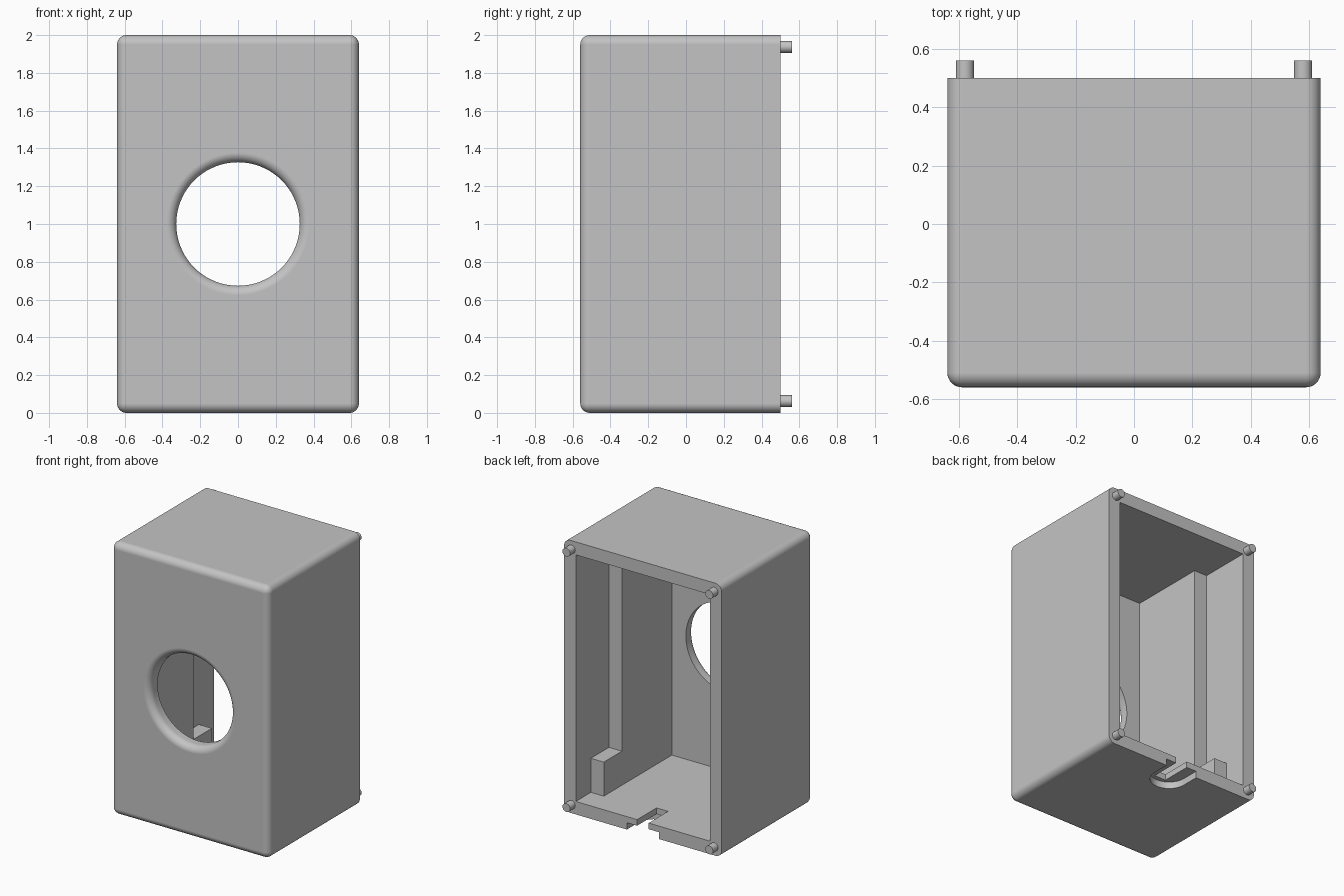
import bpy, bmesh
from math import sin, cos, pi
from mathutils import Vector

old = bpy.data.objects.get("Cube")
if old:
    bpy.data.objects.remove(old, do_unlink=True)

# Single plain grey finish
grey = bpy.data.materials.new("plain grey")
grey.use_nodes = True
colour = (0.55, 0.55, 0.55, 1)
grey.diffuse_color = colour
grey.node_tree.nodes["Principled BSDF"].inputs["Base Color"].default_value = colour

W, FRONT, BACK, H = 0.64, -0.56, 0.50, 2.0   # half width, front y, rear y, height
WALL, ROUND = 0.095, 0.05


def finish(name, bm):
    bmesh.ops.recalc_face_normals(bm, faces=bm.faces)
    mesh = bpy.data.meshes.new(name)
    bm.to_mesh(mesh)
    bm.free()
    mesh.materials.append(grey)
    ob = bpy.data.objects.new(name, mesh)
    bpy.context.collection.objects.link(ob)
    return ob


def box_bm(lo, hi):
    lo, hi = Vector(lo), Vector(hi)
    bm = bmesh.new()
    bmesh.ops.create_cube(bm, size=1)
    for v in bm.verts:
        v.co = (lo + hi) / 2 + v.co * (hi - lo)
    return bm


def activate(ob):
    bpy.ops.object.select_all(action='DESELECT')
    ob.select_set(True)
    bpy.context.view_layer.objects.active = ob


def cut(target, cutter):
    cutter.hide_render = True
    activate(target)
    mod = target.modifiers.new("cut", 'BOOLEAN')
    mod.operation, mod.solver, mod.object = 'DIFFERENCE', 'EXACT', cutter
    bpy.ops.object.modifier_apply(modifier=mod.name)
    bpy.data.objects.remove(cutter, do_unlink=True)


def smooth(ob):
    activate(ob)
    bpy.ops.object.shade_smooth_by_angle(angle=pi / 6)
    mod = ob.modifiers.new("flat face normals", 'WEIGHTED_NORMAL')
    mod.keep_sharp = True


# Cabinet shell: every edge rounded except the rear rim
bm = box_bm((-W, FRONT, 0), (W, BACK, H))
edges = [e for e in bm.edges if min(v.co.y for v in e.verts) < BACK - 0.01]
bmesh.ops.bevel(bm, geom=edges, offset=ROUND, segments=8, profile=0.5, affect='EDGES')
cabinet = finish("cabinet", bm)

# Cavity: narrow front chamber, wider rear chamber, leaving two floor blocks
inner, narrow, step, block_y, block_z = W - WALL, 0.44, 0.115, 0.325, 0.345
top = H - WALL
for lo, hi in [((-narrow, FRONT + WALL, WALL), (narrow, 0.7, top)),
               ((-inner, step, block_z), (inner, 0.7, top)),
               ((-inner, block_y, WALL), (inner, 0.7, top))]:
    cut(cabinet, finish("cavity_cutter", box_bm(lo, hi)))

# Round front opening with a softened rim, turned about the y axis
R, LIP = 0.327, 0.05
profile = [(0, -0.4), (R, -0.4)]
for i in range(9):
    t = i / 8 * pi / 2
    profile.append((R + LIP * (1 - cos(t)), FRONT + LIP * (1 - sin(t))))
profile += [(R + LIP, -0.65), (0, -0.65)]
bm = bmesh.new()
verts = [bm.verts.new((r, y, H / 2)) for r, y in profile]
line = [bm.edges.new(pair) for pair in zip(verts, verts[1:])]
bmesh.ops.spin(bm, geom=verts + line, cent=(0, 0, H / 2), axis=(0, 1, 0),
               angle=2 * pi, steps=72)
bmesh.ops.remove_doubles(bm, verts=bm.verts, dist=1e-5)
cut(cabinet, finish("opening_cutter", bm))

# Rounded recess under the floor at the rear
r, centre_y = 0.13, 0.37
outline = [(r, 0.7), (-r, 0.7)]
outline += [(-r * cos(i * pi / 24), centre_y - r * sin(i * pi / 24)) for i in range(25)]
bm = bmesh.new()
face = bm.faces.new([bm.verts.new((x, y, -0.1)) for x, y in outline])
new = bmesh.ops.extrude_face_region(bm, geom=[face])["geom"]
bmesh.ops.translate(bm, vec=(0, 0, 0.15),
                    verts=[v for v in new if isinstance(v, bmesh.types.BMVert)])
cut(cabinet, finish("recess_cutter", bm))

# Narrow cable slot through the remaining floor
cut(cabinet, finish("slot_cutter", box_bm((-0.047, 0.275, -0.1), (0.047, 0.7, 0.2))))
smooth(cabinet)

# Locating pegs on the rear rim
for side, x in (("left", 0.58), ("right", -0.58)):
    for level, z in (("lower", 0.0625), ("upper", H - 0.0625)):
        bpy.ops.mesh.primitive_cylinder_add(vertices=32, radius=0.031, depth=0.07,
                                            location=(x, BACK + 0.025, z),
                                            rotation=(pi / 2, 0, 0))
        peg = bpy.context.object
        peg.name = f"{level}_{side}_peg"
        peg.data.materials.append(grey)
        smooth(peg)
